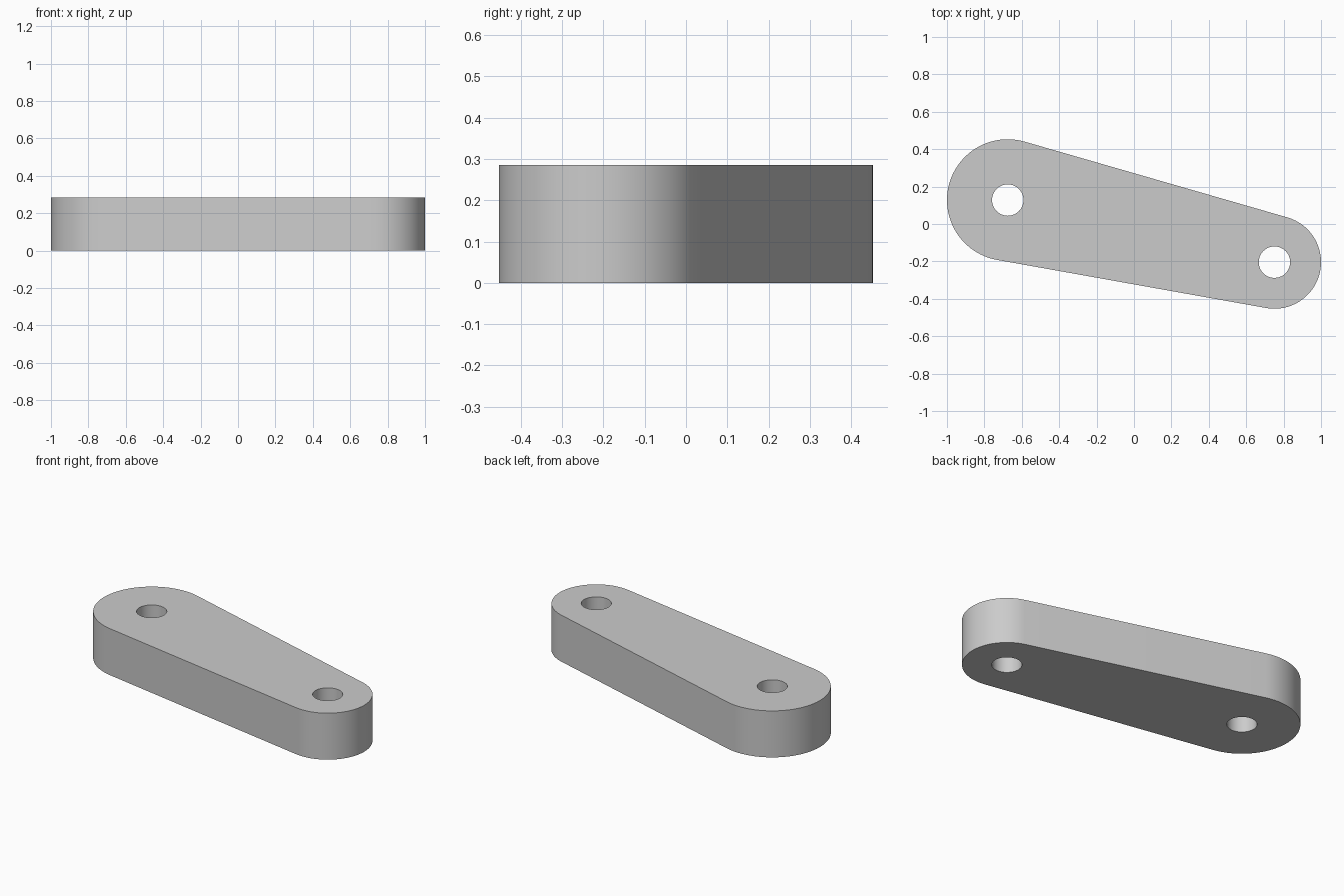
import bpy
import bmesh
from math import atan2, asin, cos, sin, pi, radians
from mathutils import Vector

cube = bpy.data.objects.get("Cube")
if cube:
    bpy.data.objects.remove(cube, do_unlink=True)

HEIGHT = 0.285
HOLE_RADIUS = 0.084
BIG, BIG_RADIUS = Vector((-0.675, 0.128)), 0.325
SMALL, SMALL_RADIUS = Vector((0.751, -0.204)), 0.249


def arc(center, radius, start, end, steps):
    """Points along an arc, both ends included."""
    angles = [start + (end - start) * i / steps for i in range(steps + 1)]
    return [center + radius * Vector((cos(a), sin(a))) for a in angles]


def add_loop(bm, points):
    """Closed ring of edges on the ground plane."""
    verts = [bm.verts.new((p.x, p.y, 0)) for p in points]
    return [bm.edges.new((v, verts[i - 1])) for i, v in enumerate(verts)]


# Outer profile: two round ends joined by their common tangents
axis = SMALL - BIG
heading = atan2(axis.y, axis.x)
spread = pi / 2 - asin((BIG_RADIUS - SMALL_RADIUS) / axis.length)
outline = arc(SMALL, SMALL_RADIUS, heading - spread, heading + spread, 48)
outline += arc(BIG, BIG_RADIUS, heading + spread, heading + 2 * pi - spread, 56)

# Flat plate with two pin holes, extruded upwards
bm = bmesh.new()
edges = add_loop(bm, outline)
for center in (BIG, SMALL):
    edges += add_loop(bm, arc(center, HOLE_RADIUS, 0, 2 * pi, 48)[:-1])
bmesh.ops.triangle_fill(bm, use_beauty=True, edges=edges, normal=(0, 0, 1))
extruded = bmesh.ops.extrude_face_region(bm, geom=bm.faces[:], use_keep_orig=True)
top = [g for g in extruded["geom"] if isinstance(g, bmesh.types.BMVert)]
bmesh.ops.translate(bm, verts=top, vec=(0, 0, HEIGHT))
bmesh.ops.recalc_face_normals(bm, faces=bm.faces[:])
mesh = bpy.data.meshes.new("link_arm")
bm.to_mesh(mesh)
bm.free()

# Plain grey finish
grey = bpy.data.materials.new("light grey")
grey.use_nodes = True
grey.diffuse_color = (0.6, 0.6, 0.6, 1)
grey.node_tree.nodes["Principled BSDF"].inputs["Base Color"].default_value = grey.diffuse_color
mesh.materials.append(grey)

link_arm = bpy.data.objects.new("link_arm", mesh)
bpy.context.collection.objects.link(link_arm)
bpy.ops.object.select_all(action="DESELECT")
link_arm.select_set(True)
bpy.context.view_layer.objects.active = link_arm
bpy.ops.object.shade_smooth_by_angle(angle=radians(30))
